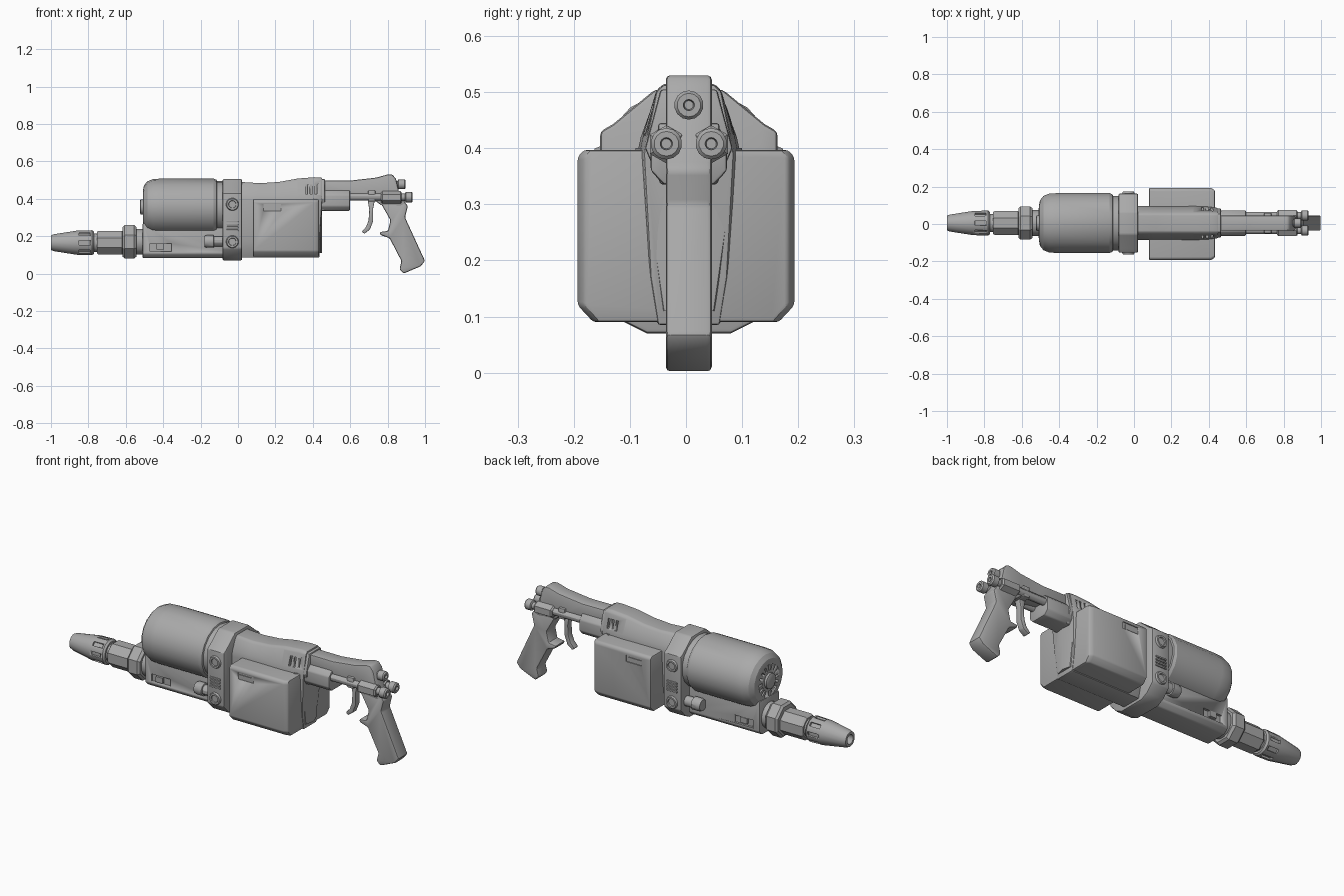
import bpy, bmesh, math
from mathutils import Vector, Matrix

if "Cube" in bpy.data.objects:
    bpy.data.objects.remove(bpy.data.objects["Cube"])

CY = 0.005  # centre plane of the gun
grey = bpy.data.materials.new("plain grey")
grey.diffuse_color = (0.4, 0.4, 0.4, 1)
grey.use_nodes = True
grey.node_tree.nodes["Principled BSDF"].inputs["Base Color"].default_value = grey.diffuse_color


def finish(name, bm, bevel=0.0, angle=30):
    bmesh.ops.recalc_face_normals(bm, faces=bm.faces)
    me = bpy.data.meshes.new(name)
    bm.to_mesh(me)
    bm.free()
    ob = bpy.data.objects.new(name, me)
    bpy.context.collection.objects.link(ob)
    me.materials.append(grey)
    bpy.context.view_layer.objects.active = ob
    bpy.ops.object.select_all(action='DESELECT')
    ob.select_set(True)
    if bevel:
        m = ob.modifiers.new("bevel", 'BEVEL')
        m.width, m.segments, m.limit_method = bevel, 2, 'ANGLE'
        m.angle_limit = math.radians(28)
        bpy.ops.object.modifier_apply(modifier=m.name)
    bpy.ops.object.shade_smooth_by_angle(angle=math.radians(angle))
    return ob


def loft(name, rings, bevel=0.0, angle=30, closed=False):
    """Skin a list of point rings; cap the ends unless the loop closes."""
    bm = bmesh.new()
    vs = [[bm.verts.new(p) for p in r] for r in rings]
    n = len(vs[0])
    pairs = list(zip(vs, vs[1:])) + ([(vs[-1], vs[0])] if closed else [])
    for a, b in pairs:
        for i in range(n):
            j = (i + 1) % n
            bm.faces.new((a[i], a[j], b[j], b[i]))
    if not closed:
        bm.faces.new(vs[0])
        bm.faces.new(vs[-1])
    return finish(name, bm, bevel, angle)


def lathe(name, prof, z, y=CY, n=16, sy=1.0, bevel=0.0, angle=30, turn=0.5, closed=False):
    """Turn (x, radius) pairs around an axis along x."""
    rings = []
    for x, r in prof:
        ang = [2 * math.pi * (i + turn) / n for i in range(n)]
        rings.append([(x, y + sy * r * math.cos(a), z + r * math.sin(a)) for a in ang])
    return loft(name, rings, bevel, angle, closed)


def side_profile(name, pts, half, y=CY, bevel=0.008):
    """Extrude an (x, z) outline across y."""
    return loft(name, [[(x, y + s * half, z) for x, z in pts] for s in (-1, 1)], bevel)


def section(x, half):
    """Mirror (half width, z) points into a full ring at x."""
    return [(x, CY + w, z) for w, z in half] + [(x, CY - w, z) for w, z in reversed(half)]


def box(name, x0, x1, y0, y1, z0, z1, bevel=0.0):
    return loft(name, [[(x, y0, z0), (x, y1, z0), (x, y1, z1), (x, y0, z1)] for x in (x0, x1)], bevel)


def cut(target, cutter):
    m = target.modifiers.new("cut", 'BOOLEAN')
    m.object, m.operation, m.solver = cutter, 'DIFFERENCE', 'EXACT'
    bpy.ops.object.select_all(action='DESELECT')
    bpy.context.view_layer.objects.active = target
    target.select_set(True)
    bpy.ops.object.modifier_apply(modifier=m.name)
    bpy.data.objects.remove(cutter, do_unlink=True)


def spin(ob, z, ang):
    """Rotate a part about the x-directed axis at height z."""
    ob.data.transform(Matrix.Translation((0, CY, z)) @ Matrix.Rotation(ang, 4, 'X')
                      @ Matrix.Translation((0, -CY, -z)))
    return ob


# Nozzle, with a hollow muzzle and a ring of slots
NZ = 0.165
nozzle = lathe("nozzle", [(-0.93, 0.024), (-1.0, 0.026), (-1.0, 0.04), (-0.985, 0.046), (-0.86, 0.066),
                          (-0.78, 0.068), (-0.77, 0.06), (-0.77, 0.05), (-0.74, 0.05)], NZ)
for k in range(8):
    c = box("slot_cutter", -0.85, -0.79, CY - 0.011, CY + 0.011, NZ + 0.055, NZ + 0.09)
    cut(nozzle, spin(c, NZ, math.pi * k / 4))
lathe("barrel_sleeve", [(-0.755, 0.062), (-0.745, 0.069), (-0.62, 0.069), (-0.61, 0.06)], NZ, n=8)
lathe("barrel_nut", [(-0.618, 0.085), (-0.607, 0.096), (-0.555, 0.096), (-0.542, 0.085)], 0.17, n=8)
lathe("barrel_neck", [(-0.56, 0.07), (-0.49, 0.07)], 0.17)

# Lower body under the tank
half = [(0.06, 0.082), (0.085, 0.105), (0.085, 0.27)]
lower = loft("lower_body", [section(-0.51, half), section(0.0, half)], 0.006)
for s in (-1, 1):
    y = CY + s * 0.085
    cut(lower, box("panel_cutter", -0.47, -0.355, y - 0.012, y + 0.012, 0.118, 0.16))
    box("panel_tab", -0.435, -0.395, y - 0.012, y + 0.003, 0.13, 0.16)
    lathe("side_plug", [(-0.18, 0.022), (-0.18, 0.03), (-0.165, 0.035), (-0.13, 0.035), (-0.128, 0.028),
                        (-0.07, 0.028)], 0.172, CY + s * 0.105, 12)

# Pressure tank with a vented end cap
TZ = 0.356
tank = lathe("tank", [(-0.508, 0.09), (-0.503, 0.115), (-0.485, 0.137), (-0.455, 0.149), (-0.41, 0.152),
                      (-0.13, 0.152), (-0.115, 0.145), (-0.112, 0.138), (-0.07, 0.138)],
             TZ, n=18, sy=1.07, angle=25)
for k in range(16):
    c = box("vent_cutter", -0.53, -0.49, CY - 0.006, CY + 0.006, TZ + 0.056, TZ + 0.086)
    cut(tank, spin(c, TZ, math.pi * k / 8))
lathe("tank_cap", [(-0.525, 0.032), (-0.52, 0.042), (-0.5, 0.042)], TZ)

# Clamp band, with ports and louvres on both sides
band_half = [(0.075, 0.07), (0.115, 0.09), (0.158, 0.135), (0.158, 0.43), (0.135, 0.443), (0.06, 0.505)]
loft("clamp_band", [section(-0.083, band_half), section(0.022, band_half)], 0.008)
for s in (-1, 1):
    y = CY + s * 0.158
    for z in (0.37, 0.17):
        ring = lathe("band_port", [(0, 0.034), (0.01, 0.03), (0.01, 0.021), (0.003, 0.019), (0.003, 0.002)], 0, 0, 16)
        ring.data.transform(Matrix.Translation((-0.03, y, z)) @ Matrix.Rotation(s * math.pi / 2, 4, 'Z'))
    for k in range(4):
        z = 0.228 + k * 0.016
        box("band_louvre", -0.062, 0.002, y - 0.006, y + 0.006, z, z + 0.009, 0.002)

# Receiver: rising top line, narrow roof and flared shoulders
stations = [(0.01, 0.49, 0.09), (0.12, 0.483, 0.09), (0.22, 0.49, 0.09), (0.32, 0.508, 0.092),
            (0.41, 0.515, 0.088), (0.45, 0.513, 0.08)]
rings = []
for x, top, w in stations:
    xl = min(x, 0.435)
    ring = section(x, [(0.055, 0.085), (w * 0.85, 0.17), (w, 0.39), (w * 0.93, 0.42), (0.058, top - 0.012),
                       (0.045, top)])
    rings.append([(xl + (x - xl) * (p[2] > 0.3), p[1], p[2]) for p in ring])
receiver = loft("receiver", rings, 0.005)
for s in (-1, 1):
    for k in range(3):
        x, y = 0.36 + 0.025 * k, CY + s * 0.08
        cut(receiver, box("vent_cutter", x, x + 0.012, y - 0.02, y + 0.02, 0.425, 0.475))

# Side pods joined under the receiver
pod_pts = [(-0.165, 0.09), (0.165, 0.09), (0.193, 0.12), (0.193, 0.385), (0.182, 0.397),
           (-0.182, 0.397), (-0.193, 0.385), (-0.193, 0.12)]
pod = loft("side_pods", [[(x, y * k, z) for y, z in pod_pts]
                         for x, k in ((0.08, 1), (0.41, 1), (0.432, 0.94))], 0.006)
for s in (-1, 1):
    cut(pod, box("notch_cutter", 0.135, 0.23, s * 0.193 - 0.005, s * 0.193 + 0.005, 0.335, 0.372))
    box("notch_plate", 0.137, 0.215, s * 0.188 - 0.004, s * 0.188 + 0.004, 0.337, 0.362)
# Rear bulge between the pods
loft("rear_bulge", [[(x, CY + w, z) for x, w in ((0.40, -w0), (0.44, -w0 * 0.8), (0.45, 0), (0.44, w0 * 0.8), (0.40, w0))]
                    for z, w0 in ((0.11, 0.055), (0.25, 0.08), (0.40, 0.095))])

# Rear rail and its mount block
side_profile("rear_rail", [(0.44, 0.42), (0.44, 0.498), (0.6, 0.497), (0.74, 0.513), (0.80, 0.53), (0.825, 0.53),
                           (0.845, 0.505), (0.86, 0.44), (0.90, 0.37), (0.87, 0.355), (0.765, 0.365),
                           (0.74, 0.385), (0.66, 0.40)], 0.041)
block = [(0.045, 0.335), (0.068, 0.36), (0.068, 0.42), (0.045, 0.445)]
loft("mount_block", [section(0.43, block), section(0.598, block)], 0.006)
flange = [(0.05, 0.335), (0.078, 0.40), (0.05, 0.505)]
loft("rear_flange", [section(0.44, flange), section(0.465, flange)], 0.005)
box("trigger_bracket", 0.695, 0.735, CY - 0.055, CY + 0.055, 0.385, 0.445, 0.006)

# Twin side rods with knobs, and the upper rear knob
for s in (-1, 1):
    y = CY + s * 0.04
    lathe("side_rod", [(0.58, 0.02), (0.80, 0.02)], 0.41, y, 12)
    lathe("rod_nut", [(0.765, 0.026), (0.772, 0.034), (0.868, 0.034), (0.875, 0.027)], 0.407, y, 6)
    lathe("rod_knob", [(0.86, 0.019), (0.893, 0.019), (0.897, 0.028), (0.928, 0.028), (0.934, 0.022),
                       (0.934, 0.011), (0.918, 0.009)], 0.408, y, 14)
lathe("top_knob", [(0.82, 0.018), (0.853, 0.018), (0.857, 0.026), (0.89, 0.026), (0.896, 0.021),
                   (0.896, 0.01), (0.88, 0.008)], 0.477, CY, 14)

# Trigger and pistol grip
side_profile("trigger", [(0.692, 0.40), (0.733, 0.40), (0.722, 0.345), (0.722, 0.28), (0.705, 0.235), (0.675, 0.213),
                         (0.662, 0.225), (0.685, 0.25), (0.698, 0.285), (0.702, 0.34)], 0.018, bevel=0.004)
side_profile("grip", [(0.767, 0.37), (0.815, 0.285), (0.802, 0.228), (0.757, 0.222), (0.762, 0.206), (0.81, 0.19),
                      (0.874, 0.067), (0.863, 0.024), (0.885, 0.0), (0.975, 0.038), (1.0, 0.067),
                      (0.893, 0.30), (0.908, 0.36), (0.89, 0.385)], 0.041, bevel=0.01)
